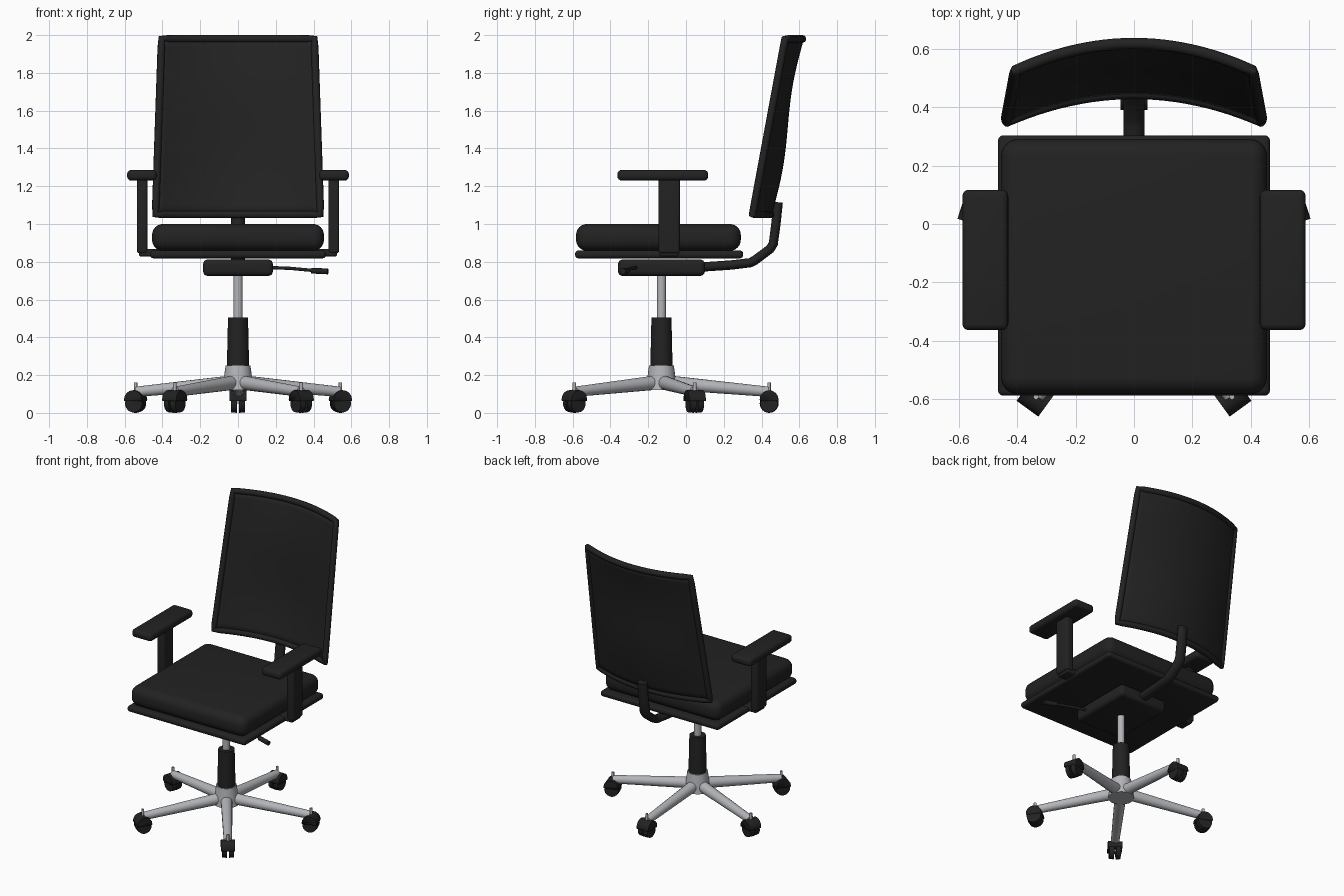
import bpy, bmesh, math
from mathutils import Vector, Matrix

if "Cube" in bpy.data.objects:
    bpy.data.objects.remove(bpy.data.objects["Cube"])


def material(name, rgb):
    m = bpy.data.materials.new(name)
    m.diffuse_color = (*rgb, 1)
    m.use_nodes = True
    m.node_tree.nodes["Principled BSDF"].inputs["Base Color"].default_value = m.diffuse_color
    return m


BLACK = material("black", (0.016, 0.016, 0.016))
SILVER = material("silver", (0.45, 0.46, 0.48))
CY = -0.13  # y of the column axis


def finish(ob, mat, angle=35):
    ob.data.materials.clear()
    ob.data.materials.append(mat)
    bpy.ops.object.select_all(action='DESELECT')
    ob.select_set(True)
    bpy.context.view_layer.objects.active = ob
    bpy.ops.object.shade_smooth_by_angle(angle=math.radians(angle))
    return ob


def from_bmesh(name, bm, mat):
    bmesh.ops.recalc_face_normals(bm, faces=bm.faces)
    me = bpy.data.meshes.new(name)
    bm.to_mesh(me)
    bm.free()
    ob = bpy.data.objects.new(name, me)
    bpy.context.collection.objects.link(ob)
    return finish(ob, mat)


def box(name, lo, hi, bevel, mat=BLACK, segments=4):
    lo, hi = Vector(lo), Vector(hi)
    bm = bmesh.new()
    bmesh.ops.create_cube(bm, size=1, matrix=Matrix.Translation((lo + hi) / 2)
                          @ Matrix.Diagonal((*(hi - lo), 1)))
    bmesh.ops.bevel(bm, geom=bm.edges[:], offset=bevel, segments=segments,
                    profile=0.5, affect='EDGES')
    return from_bmesh(name, bm, mat)


def rod(name, a, b, r1, r2, mat, sides=24):
    a, b = Vector(a), Vector(b)
    d = b - a
    bm = bmesh.new()
    bmesh.ops.create_cone(bm, cap_ends=True, segments=sides, radius1=r1, radius2=r2,
                          depth=d.length, matrix=Matrix.Translation((a + b) / 2)
                          @ d.to_track_quat('Z', 'Y').to_matrix().to_4x4())
    return from_bmesh(name, bm, mat)


def tube(name, pts, radius, mat, cyclic=False, x_scale=1):
    cu = bpy.data.curves.new(name, 'CURVE')
    cu.dimensions = '3D'
    cu.bevel_depth, cu.bevel_resolution, cu.use_fill_caps = radius, 3, True
    sp = cu.splines.new('POLY')
    sp.points.add(len(pts) - 1)
    for p, co in zip(sp.points, pts):
        p.co = (*co, 1)
    sp.use_cyclic_u = cyclic
    ob = bpy.data.objects.new(name, cu)
    bpy.context.collection.objects.link(ob)
    bpy.ops.object.select_all(action='DESELECT')
    ob.select_set(True)
    bpy.context.view_layer.objects.active = ob
    bpy.ops.object.convert(target='MESH')
    ob = bpy.context.object
    ob.data.transform(Matrix.Diagonal((x_scale, 1, 1, 1)))
    return finish(ob, mat, 50)


# Star base: hub, five arms, casters
rod("base_hub", (0, CY, 0.12), (0, CY, 0.25), 0.083, 0.066, SILVER, 32)
for i in range(5):
    ang = math.radians(90 + 72 * i)
    out = Vector((math.cos(ang), math.sin(ang), 0))
    side = Vector((-out.y, out.x, 0))
    centre = Vector((0, CY, 0))
    tip = centre + out * 0.57
    up = Vector((0, 0, 1))
    rod(f"base_arm_{i}", centre + out * 0.04 + up * 0.16, tip - out * 0.005 + up * 0.112,
        0.038, 0.027, SILVER, 16)
    rod(f"caster_pin_{i}", tip + up * 0.05, tip + up * 0.162, 0.009, 0.009, SILVER, 12)
    for s in (-1, 1):
        rod(f"caster_wheel_{i}_{'a' if s < 0 else 'b'}", tip + side * s * 0.006 + up * 0.05,
            tip + side * s * 0.037 + up * 0.05, 0.05, 0.047, BLACK, 24)
    # hood: upper part of a short drum over the wheels
    hood = rod(f"caster_hood_{i}", tip - side * 0.046 + up * 0.07,
               tip + side * 0.046 + up * 0.07, 0.05, 0.05, BLACK, 16)
    bm = bmesh.new()
    bm.from_mesh(hood.data)
    cut = bmesh.ops.bisect_plane(bm, geom=bm.verts[:] + bm.edges[:] + bm.faces[:],
                                 plane_co=(0, 0, 0.062), plane_no=(0, 0, -1),
                                 clear_outer=True)
    bmesh.ops.contextual_create(bm, geom=[e for e in cut["geom_cut"]
                                          if isinstance(e, bmesh.types.BMEdge)])
    bm.to_mesh(hood.data)
    bm.free()

# Gas lift
rod("column_sleeve", (0, CY, 0.24), (0, CY, 0.505), 0.059, 0.053, BLACK, 32)
rod("column_piston", (0, CY, 0.49), (0, CY, 0.74), 0.024, 0.024, SILVER)

# Mechanism and lever
box("mechanism", (-0.185, -0.36, 0.725), (0.185, 0.10, 0.812), 0.025)
tube("lever", [(0.16, -0.26, 0.77), (0.28, -0.29, 0.765), (0.42, -0.32, 0.752)], 0.009, BLACK)
tube("lever_handle", [(0.39, -0.312, 0.753), (0.41, -0.317, 0.752), (0.475, -0.335, 0.749)],
     0.016, BLACK)

# Seat
box("seat_plate", (-0.465, -0.587, 0.818), (0.465, 0.303, 0.86), 0.018)
box("seat_cushion", (-0.455, -0.582, 0.858), (0.455, 0.29, 1.0), 0.058, segments=6)

# Armrests
for s, n in ((-1, "left"), (1, "right")):
    def span(a, b, y0, y1, z0, z1):
        xs = sorted((s * a, s * b))
        return (xs[0], y0, z0), (xs[1], y1, z1)
    box(f"armrest_pad_{n}", *span(0.43, 0.587, -0.363, 0.117, 1.23, 1.286), 0.022)
    box(f"armrest_post_{n}", *span(0.48, 0.536, -0.145, -0.033, 0.845, 1.245), 0.013)
    box(f"armrest_bracket_{n}", *span(0.40, 0.525, -0.14, -0.038, 0.828, 0.868), 0.012)


# Backrest: bowed surface, u across (-1..1), t up (0..1)
def back_point(u, t):
    half = 0.437 - 0.032 * t
    y_side = 0.352 + 0.172 * t
    y_mid = 0.447 + 0.17 * t + 0.014 * math.sin(2 * math.pi * t)
    return Vector((half * u, y_side + (y_mid - y_side) * (1 - u * u), 1.05 + 0.93 * t))


N, M = 24, 20
bm = bmesh.new()
grid = [[bm.verts.new(back_point(-1 + 2 * i / N, j / M)) for i in range(N + 1)]
        for j in range(M + 1)]
for j in range(M):
    for i in range(N):
        bm.faces.new((grid[j][i], grid[j][i + 1], grid[j + 1][i + 1], grid[j + 1][i]))
panel = from_bmesh("back_panel", bm, BLACK)
sol = panel.modifiers.new("thickness", 'SOLIDIFY')
sol.thickness, sol.offset = 0.014, 0

us = [-1 + 2 * i / N for i in range(N + 1)]
ts = [j / M for j in range(1, M)]
loop = ([back_point(u, 0) for u in us] + [back_point(1, t) for t in ts]
        + [back_point(-u, 1) for u in us] + [back_point(-1, 1 - t) for t in ts])
tube("back_frame", loop, 0.02, BLACK, cyclic=True)

# Support bar from the mechanism up to the backrest
tube("back_support", [(0, 0.02, 0.768), (0, 0.24, 0.783), (0, 0.34, 0.795), (0, 0.365, 0.808),
                      (0, 0.445, 0.868), (0, 0.462, 0.895), (0, 0.476, 1.0), (0, 0.488, 1.115)],
     0.026, BLACK, x_scale=1.4)
